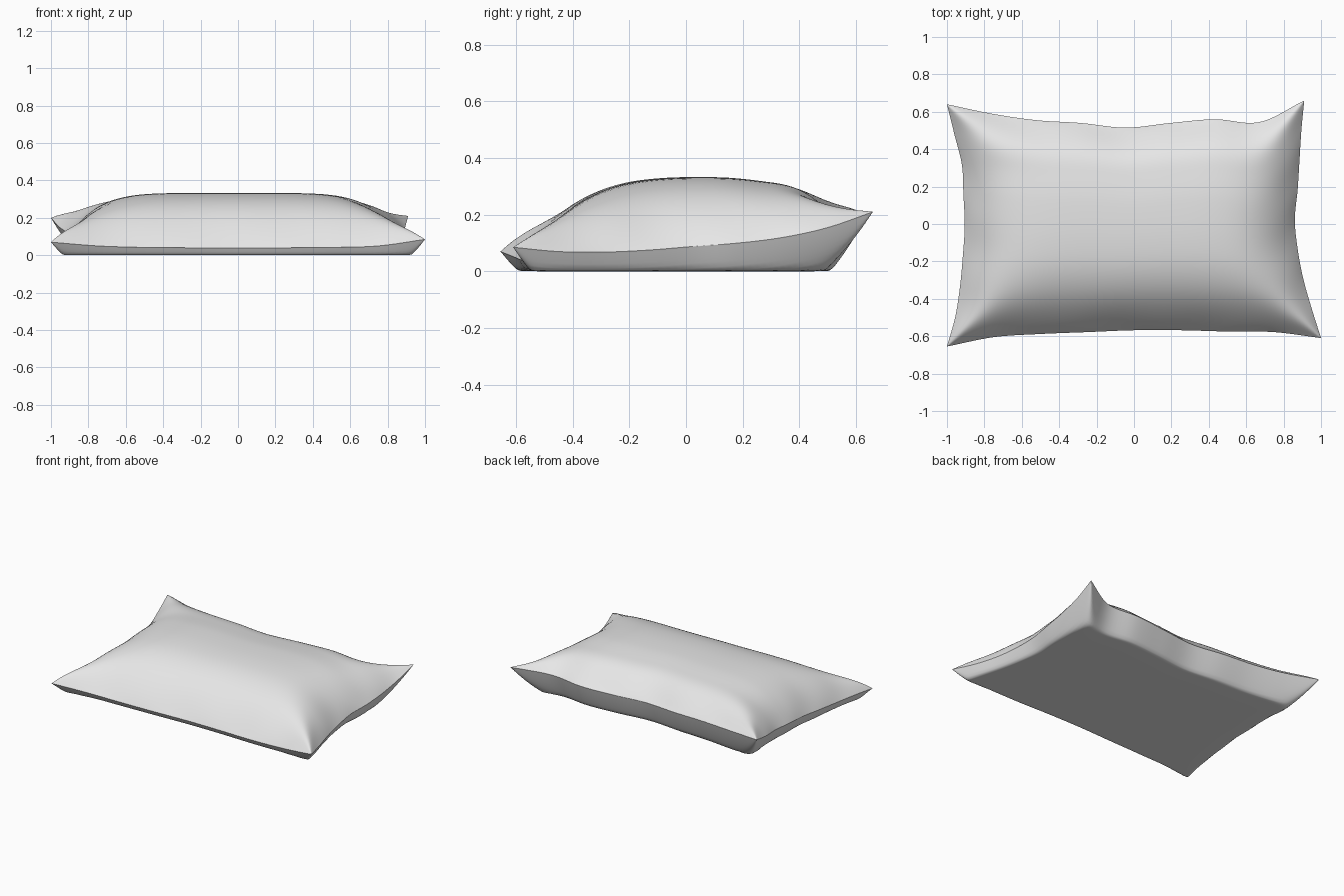
import bpy, bmesh, math

if "Cube" in bpy.data.objects:
    bpy.data.objects.remove(bpy.data.objects["Cube"])

# Seam outline, sampled evenly along each side of the cushion
FRONT = [-.655, -.605, -.588, -.578, -.568, -.568, -.575, -.578, -.61]   # y, left to right
BACK = [.64, .59, .555, .54, .515, .54, .56, .545, .66]
LEFT = [-1, -.955, -.93, -.915, -.905, -.912, -.92, -.96, -1]           # x, front to back
RIGHT = [1, .95, .905, .875, .86, .875, .885, .895, .91]
# Seam height along the same sides: low in the middle, raised at the back corners
FRONT_Z = [.07, .05, .042, .04, .04, .04, .042, .05, .085]
BACK_Z = [.2, .18, .17, .165, .16, .16, .165, .175, .21]
LEFT_Z = [.07, .065, .068, .078, .092, .107, .125, .155, .2]
RIGHT_Z = [.085, .07, .068, .075, .088, .1, .12, .155, .21]
# Crest height of the upper panel from front to back
CREST = [.30, .313, .318, .325, .332, .332, .326, .332, .31]
N = 72


def curve(pts, t):
    """Smooth curve through evenly spaced values, t from -1 to 1."""
    s = (t + 1) / 2 * (len(pts) - 1)
    i = min(int(s), len(pts) - 2)
    f = s - i
    b, c = pts[i], pts[i + 1]
    a = pts[i - 1] if i > 0 else 2 * b - c
    d = pts[i + 2] if i + 2 < len(pts) else 2 * c - b
    return b + .5 * f * (c - a + f * (2*a - 5*b + 4*c - d + f * (3*(b - c) + d - a)))


def lerp(a, b, t):
    return a + (b - a) * (t + 1) / 2


def fullness(u, v):
    """0 on the seam, 1 in the middle, with soft ridges towards the corners."""
    p = 1 - abs(v) ** (3.2 if v < 0 else 5)
    q = 1 - abs(u) ** 6
    if min(p, q) < 1e-6:
        return 0
    return (p**-4 + q**-4 - 1) ** -.25


def point(u, v, side):
    x = lerp(curve(LEFT, v), curve(RIGHT, v), u)
    y = lerp(curve(FRONT, u), curve(BACK, u), v)
    seam = (lerp(curve(FRONT_Z, u), curve(BACK_Z, u), v)
            + lerp(curve(LEFT_Z, v), curve(RIGHT_Z, v), u)
            - lerp(lerp(.07, .085, u), lerp(.2, .21, u), v))
    w = fullness(u, v)
    if side > 0:
        # shallow gathers that fade away from the seam
        folds = w * (1 - w) * .03 * (math.sin(13*v + 1) * u**8 + math.sin(12*u) * v**8)
        z = seam + (curve(CREST, v) - seam) * w + folds
    else:
        # underside rests flat on the ground with a soft transition
        z = seam - .3 * w
        if w:
            z = (z + math.sqrt(z * z + .0001)) / 2
    return x, y, z


# Two fabric panels joined along the seam
bm = bmesh.new()
params = [math.sin(math.pi / 2 * (2 * i / N - 1)) for i in range(N + 1)]
for side in (1, -1):
    grid = [[bm.verts.new(point(u, v, side)) for u in params] for v in params]
    for j in range(N):
        for i in range(N):
            q = [grid[j][i], grid[j][i+1], grid[j+1][i+1], grid[j+1][i]]
            bm.faces.new(q if side > 0 else q[::-1])

# Weld the seam and rest the cushion on the ground
rim_verts = [v for v in bm.verts if v.is_boundary]
bmesh.ops.remove_doubles(bm, verts=rim_verts, dist=1e-5)
low = min(v.co.z for v in bm.verts)
for v in bm.verts:
    v.co.z -= low
bmesh.ops.recalc_face_normals(bm, faces=bm.faces)

mesh = bpy.data.meshes.new("pillow")
bm.to_mesh(mesh)
bm.free()
pillow = bpy.data.objects.new("pillow", mesh)
bpy.context.collection.objects.link(pillow)

fabric = bpy.data.materials.new("light grey fabric")
fabric.diffuse_color = (.8, .8, .8, 1)
fabric.use_nodes = True
fabric.node_tree.nodes["Principled BSDF"].inputs["Base Color"].default_value = fabric.diffuse_color
mesh.materials.append(fabric)

bpy.context.view_layer.objects.active = pillow
pillow.select_set(True)
bpy.ops.object.shade_smooth_by_angle(angle=math.radians(60))
